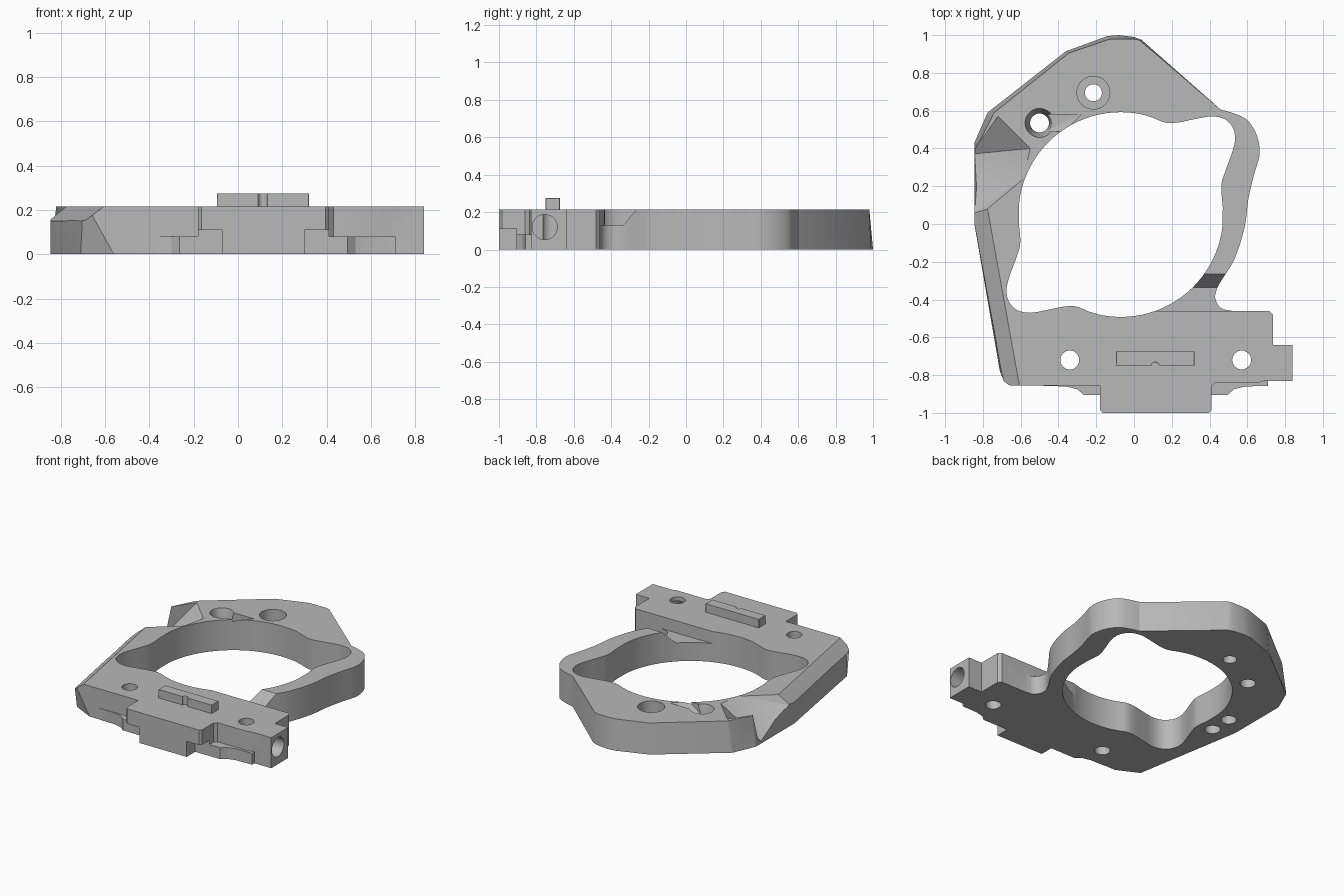
import bpy, bmesh
from math import sin, cos, radians
from mathutils import Vector

cube = bpy.data.objects.get("Cube")
if cube:
    bpy.data.objects.remove(cube, do_unlink=True)

H = 0.215
grey = bpy.data.materials.new("machined grey")
grey.use_nodes = True
grey.diffuse_color = (0.48, 0.48, 0.48, 1)
grey.node_tree.nodes["Principled BSDF"].inputs["Base Color"].default_value = grey.diffuse_color


def finish(name, bm):
    bmesh.ops.recalc_face_normals(bm, faces=bm.faces)
    mesh = bpy.data.meshes.new(name)
    bm.to_mesh(mesh)
    bm.free()
    mesh.materials.append(grey)
    ob = bpy.data.objects.new(name, mesh)
    bpy.context.collection.objects.link(ob)
    return ob


def loft(name, low, high, z0, z1):
    """Solid between two outlines with equal point counts."""
    bm = bmesh.new()
    a = [bm.verts.new((x, y, z0)) for x, y in low]
    b = [bm.verts.new((x, y, z1)) for x, y in high]
    bm.faces.new(a)
    bm.faces.new(b)
    for i in range(len(a)):
        j = (i + 1) % len(a)
        bm.faces.new((a[i], a[j], b[j], b[i]))
    return finish(name, bm)


def hull(name, points):
    bm = bmesh.new()
    for p in points:
        bm.verts.new(p)
    res = bmesh.ops.convex_hull(bm, input=bm.verts)
    junk = [v for v in res["geom_interior"] if isinstance(v, bmesh.types.BMVert)]
    bmesh.ops.delete(bm, geom=junk, context='VERTS')
    return finish(name, bm)


def box(name, x0, x1, y0, y1, z0, z1):
    return hull(name, [(x, y, z) for x in (x0, x1) for y in (y0, y1) for z in (z0, z1)])


def disc(x, y, r, n=32):
    return [(x + r * cos(radians(360 * i / n)), y + r * sin(radians(360 * i / n))) for i in range(n)]


def drill(x, y, r, z0=-0.1, z1=0.4, r_top=None):
    return loft("drill", disc(x, y, r), disc(x, y, r_top or r), z0, z1)


def spline(pts, steps=4):
    """Smooth curve through points, end to end."""
    p = [Vector(q) for q in pts]
    p = [2 * p[0] - p[1]] + p + [2 * p[-1] - p[-2]]
    out = []
    for a, b, c, d in zip(p, p[1:], p[2:], p[3:]):
        for k in range(steps):
            t = k / steps
            out.append(tuple(0.5 * (2 * b + (c - a) * t + (2 * a - 5 * b + 4 * c - d) * t * t
                                    + (3 * b - a - 3 * c + d) * t ** 3)))
    return out + [tuple(pts[-1])]


def combine(target, tool, operation='DIFFERENCE'):
    mod = target.modifiers.new("join", 'BOOLEAN')
    mod.operation, mod.solver, mod.object = operation, 'EXACT', tool
    bpy.context.view_layer.objects.active = target
    bpy.ops.object.modifier_apply(modifier=mod.name)
    bpy.data.objects.remove(tool, do_unlink=True)


# Main frame outline: straight front, curved right arm, faceted left side
front = [(-0.18, -0.855), (-0.18, -0.985), (-0.165, -1), (0.395, -1), (0.41, -0.985),
         (0.41, -0.86), (0.43, -0.84), (0.66, -0.84), (0.69, -0.83), (0.84, -0.83),
         (0.84, -0.64), (0.735, -0.64), (0.735, -0.48), (0.715, -0.46)]
arm = spline([(0.52, -0.46), (0.46, -0.445), (0.43, -0.39), (0.45, -0.32), (0.53, -0.19),
              (0.585, -0.02), (0.605, 0.13), (0.635, 0.26), (0.665, 0.37), (0.65, 0.47),
              (0.6, 0.55), (0.53, 0.585), (0.46, 0.605)])
back = [(0.04, 0.975), (0, 0.99), (-0.08, 1), (-0.14, 0.995), (-0.36, 0.915), (-0.775, 0.59),
        (-0.845, 0.43), (-0.845, 0.0), (-0.71, -0.78), (-0.56, -0.855)]
back_top = [(0.03, 0.973), (0, 0.98), (-0.08, 0.98), (-0.13, 0.978), (-0.345, 0.905), (-0.74, 0.59),
            (-0.82, 0.43), (-0.845, 0.0), (-0.7, -0.78), (-0.68, -0.855)]
frame = loft("frame", front + arm + back, front + arm + back_top, 0, H)

# Low ledges beside the front tab, mirrored about its middle
ledge = [(-0.48, -0.8), (-0.48, -0.857), (-0.36, -0.86), (-0.3, -0.875), (-0.265, -0.905),
         (-0.1, -0.905), (-0.1, -0.8)]
for side in (1, -1):
    pts = [(x if side == 1 else 0.23 - x, y) for x, y in ledge]
    combine(frame, loft("ledge", pts, pts, 0, 0.08), 'UNION')

# Undercut corners of the tab
for x0, x1 in ((-0.25, -0.07), (0.30, 0.48)):
    combine(frame, box("undercut", x0, x1, -1.1, -0.905, -0.1, 0.11))

# Bore: circle with two opposite lobes
lobe = spline([(0.17, 0.513), (0.235, 0.487), (0.3, 0.487), (0.39, 0.505), (0.48, 0.52),
               (0.55, 0.505), (0.593, 0.46), (0.605, 0.4), (0.59, 0.33), (0.55, 0.22),
               (0.532, 0.15), (0.54, 0.04)])
arc = [(0.542 * cos(radians(-a)), 0.542 * sin(radians(-a))) for a in range(6, 106, 4)]
half = lobe + arc
bore = [(s * x - 0.07, s * y + 0.05) for s in (1, -1) for x, y in half]
combine(frame, loft("bore", bore, bore, -0.1, 0.4))

# Sloped pocket at the root of the arm
combine(frame, hull("pocket", [(x, y, z) for x in (0.1, 0.6) for y, z in
                               ((-0.46, 0.13), (-0.335, 0.13), (-0.265, H), (-0.265, 0.4), (-0.46, 0.4))]))

# Long chamfer along the left edge
edge = [(-0.79, 0.16, H), (-0.595, -0.92, H), (-0.862, 0.1, 0.15), (-0.668, -0.98, 0.15)]
combine(frame, hull("chamfer", edge + [(x, y, 0.4) for x, y, z in edge]
                    + [(x - 0.2, y, z) for x, y, z in edge[2:]]))

# Faceted notch in the back left corner
notch = [(-0.86, 0.37, 0.005), (-0.72, 0.57, H), (-0.55, 0.4, H), (-0.585, 0.24, H),
         (-0.775, 0.08, H), (-0.86, 0.05, 0.15)]
combine(frame, hull("notch", notch + [(x, y, 0.4) for x, y, z in notch]))

# Through holes, counterbores and blind holes underneath
for x, y, r in ((-0.34, -0.72, 0.05), (0.57, -0.72, 0.05), (-0.215, 0.695, 0.045), (-0.5, 0.535, 0.05)):
    combine(frame, drill(x, y, r))
combine(frame, drill(-0.215, 0.695, 0.087, 0.1))
combine(frame, drill(-0.5, 0.535, 0.05, 0.1, H + 0.001, 0.077))
for y in (0.1, -0.06):
    combine(frame, drill(-0.705, y, 0.05, -0.1, 0.08))

# Shallow tapered relief beside the countersink
combine(frame, hull("relief", [(-0.47, 0.58, 0.14), (-0.47, 0.49, 0.14), (-0.28, 0.58, H),
                               (-0.37, 0.49, H), (-0.47, 0.58, 0.3), (-0.47, 0.49, 0.3),
                               (-0.28, 0.58, 0.3), (-0.37, 0.49, 0.3)]))

# Sideways socket in the end block
socket = drill(0, 0, 0.067, 0, 0.4)
socket.rotation_euler = (0, radians(90), 0)
socket.location = (0.55, -0.755, 0.12)
bpy.context.view_layer.update()
combine(frame, socket)

# Raised rail with a small front groove
rail = box("rail", -0.095, 0.32, -0.75, -0.675, H - 0.005, 0.275)
combine(rail, drill(0.112, -0.752, 0.02))
bevel = rail.modifiers.new("soft edges", 'BEVEL')
bevel.width, bevel.segments, bevel.limit_method = 0.012, 2, 'ANGLE'

for ob in (frame, rail):
    bpy.ops.object.select_all(action='DESELECT')
    ob.select_set(True)
    bpy.context.view_layer.objects.active = ob
    bpy.ops.object.shade_smooth_by_angle(angle=radians(25))
